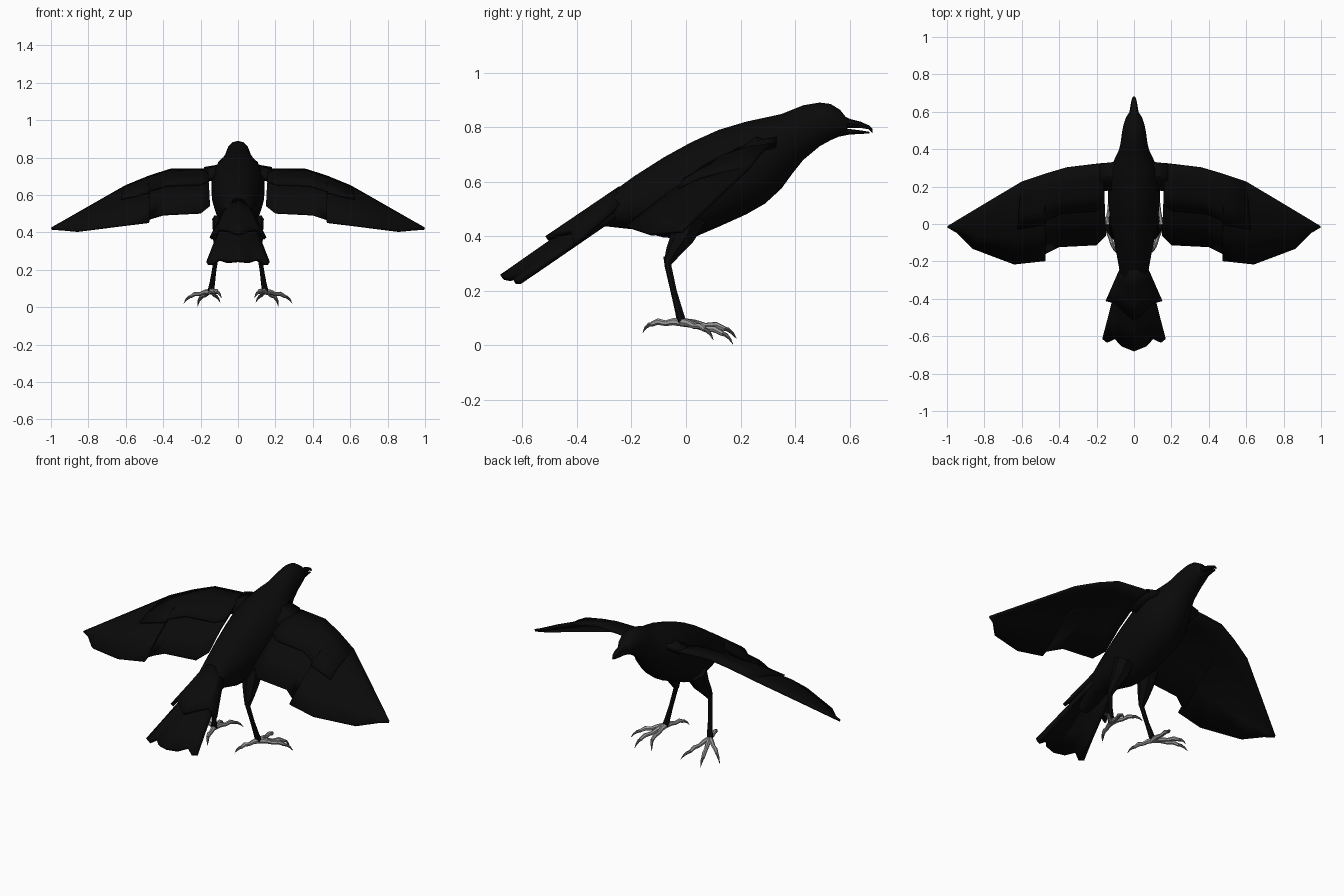
import bpy, bmesh, math
from mathutils import Vector

if "Cube" in bpy.data.objects:
    bpy.data.objects.remove(bpy.data.objects["Cube"])


def material(name, c):
    m = bpy.data.materials.new(name)
    m.diffuse_color = (c, c, c, 1)
    m.use_nodes = True
    m.node_tree.nodes["Principled BSDF"].inputs["Base Color"].default_value = m.diffuse_color
    return m


BLACK = material("black_plumage", 0.003)
GREY = material("grey_skin", 0.34)
CLAW = material("dark_claw", 0.12)


def finish(name, bm, mat, angle=35):
    bmesh.ops.recalc_face_normals(bm, faces=bm.faces)
    me = bpy.data.meshes.new(name)
    bm.to_mesh(me)
    bm.free()
    ob = bpy.data.objects.new(name, me)
    bpy.context.collection.objects.link(ob)
    me.materials.append(mat)
    bpy.ops.object.select_all(action='DESELECT')
    ob.select_set(True)
    bpy.context.view_layer.objects.active = ob
    bpy.ops.object.shade_smooth_by_angle(angle=math.radians(angle))
    return ob


def skin(name, rings, mat):
    """Closed surface through rings of points."""
    bm = bmesh.new()
    vs = [[bm.verts.new(p) for p in r] for r in rings]
    n = len(rings[0])
    for a, b in zip(vs, vs[1:]):
        for i in range(n):
            j = (i + 1) % n
            bm.faces.new((a[i], a[j], b[j], b[i]))
    bm.faces.new(vs[0])
    bm.faces.new(vs[-1])
    return finish(name, bm, mat)


def loft(name, sections, mat, n=14):
    """Sections along y: (y, top, bottom, half width)."""
    rings = []
    for y, top, bot, w in sections:
        rings.append([(w * math.sin(k * math.tau / n), y,
                       (top + bot) / 2 + (top - bot) / 2 * math.cos(k * math.tau / n))
                      for k in range(n)])
    return skin(name, rings, mat)


def tube(name, pts, radii, mat, n=7):
    pts = [Vector(p) for p in pts]
    rings = []
    for i, (p, r) in enumerate(zip(pts, radii)):
        d = (pts[min(i + 1, len(pts) - 1)] - pts[max(i - 1, 0)]).normalized()
        ref = Vector((1, 0, 0)) if abs(d.z) > 0.8 else Vector((0, 0, 1))
        u = d.cross(ref).normalized()
        v = d.cross(u)
        rings.append([p + r * (u * math.cos(k * math.tau / n) + v * math.sin(k * math.tau / n))
                      for k in range(n)])
    return skin(name, rings, mat)


def sheet(name, rows, thick, mat):
    """Grid of points thickened into a thin feather layer."""
    bm = bmesh.new()
    vs = [[bm.verts.new(p) for p in r] for r in rows]
    for a, b in zip(vs, vs[1:]):
        for i in range(len(a) - 1):
            bm.faces.new((a[i], a[i + 1], b[i + 1], b[i]))
    ob = finish(name, bm, mat, 20)
    mod = ob.modifiers.new("thickness", 'SOLIDIFY')
    mod.thickness = thick
    mod.offset = 0
    return ob


# Body and head in one loft
loft("body", [
    (-0.42, 0.44, 0.38, 0.04), (-0.36, 0.49, 0.405, 0.062), (-0.30, 0.54, 0.437, 0.07),
    (-0.19, 0.62, 0.425, 0.09), (-0.08, 0.69, 0.395, 0.112), (0.02, 0.745, 0.392, 0.13),
    (0.12, 0.79, 0.435, 0.142), (0.22, 0.82, 0.48, 0.145), (0.29, 0.835, 0.52, 0.135),
    (0.35, 0.848, 0.575, 0.105), (0.39, 0.864, 0.63, 0.085), (0.43, 0.88, 0.68, 0.074),
    (0.49, 0.89, 0.73, 0.066), (0.53, 0.885, 0.752, 0.058), (0.565, 0.863, 0.767, 0.046),
    (0.59, 0.832, 0.778, 0.032)], BLACK)

# Slightly open beak
loft("upper_beak", [(0.56, 0.85, 0.795, 0.035), (0.60, 0.83, 0.797, 0.024),
                    (0.64, 0.82, 0.797, 0.018), (0.67, 0.807, 0.792, 0.011),
                    (0.683, 0.795, 0.779, 0.004)], BLACK, 8)
loft("lower_beak", [(0.56, 0.80, 0.765, 0.03), (0.60, 0.793, 0.773, 0.02),
                    (0.64, 0.788, 0.775, 0.014), (0.672, 0.783, 0.777, 0.006)], BLACK, 8)


def fan(name, base, tips, drop, thick):
    """Arched feather fan: base is (half width, y, z), tips are right-half (x, y, z)."""
    tips = [(-x, y, z) for x, y, z in reversed(tips[1:])] + tips
    wide = max(t[0] for t in tips)
    rows = []
    for t in (0, 0.35, 0.7, 1):
        row = []
        for x, y, z in tips:
            f = x / wide
            arch = drop * f * f * (1 - 0.7 * t)
            row.append((base[0] * f * (1 - t) + x * t, base[1] * (1 - t) + y * t,
                        base[2] * (1 - t) + z * t - arch))
        rows.append(row)
    sheet(name, rows, thick, BLACK)


# Tail fan with a shorter covert layer above it
fan("tail_feathers", (0.07, -0.26, 0.54),
    [(0, -0.675, 0.25), (0.06, -0.65, 0.247), (0.10, -0.61, 0.265),
     (0.14, -0.63, 0.25), (0.165, -0.61, 0.255)], 0.07, 0.022)
fan("tail_coverts", (0.07, -0.24, 0.575),
    [(0, -0.51, 0.392), (0.05, -0.47, 0.41), (0.10, -0.42, 0.425), (0.145, -0.41, 0.385)],
    0.06, 0.02)

# Wing stations from root to tip: leading point, trailing point
STATIONS = [
    ((0.165, 0.325, 0.735), (0.15, -0.06, 0.545)),
    ((0.21, 0.32, 0.737), (0.20, -0.11, 0.505)),
    ((0.36, 0.302, 0.735), (0.40, -0.12, 0.495)),
    ((0.47, 0.27, 0.70), (0.48, -0.16, 0.465)),
    ((0.485, 0.265, 0.694), (0.475, -0.195, 0.455)),
    ((0.60, 0.227, 0.647), (0.64, -0.213, 0.435)),
    ((0.80, 0.107, 0.533), (0.86, -0.13, 0.407)),
    ((0.94, 0.023, 0.453), (0.945, -0.045, 0.415)),
    ((0.995, -0.01, 0.422), (0.997, -0.015, 0.418))]


def wing_rows(stations, side, ts, lift=0.0):
    rows = []
    for a, b in stations:
        a, b = Vector(a), Vector(b)
        bow = 0.09 * (a - b).length
        row = []
        for t in ts:
            p = a.lerp(b, t)
            p.z += bow * math.sin(math.pi * t) + lift * min(1, t * 3)
            row.append((p.x * side, p.y, p.z))
        rows.append(row)
    return rows


def mirrored(pts, s):
    return [(x * s, y, z) for x, y, z in pts]


for s, tag in ((1, "right"), (-1, "left")):
    # Wing, covert layer and shoulder
    sheet("wing_" + tag, wing_rows(STATIONS, s, (0, 0.2, 0.45, 0.7, 1)), 0.012, BLACK)
    sheet("wing_coverts_" + tag, wing_rows(STATIONS[:6], s, (0, 0.2, 0.4, 0.58), 0.012),
          0.012, BLACK)
    sheet("shoulder_" + tag, [
        mirrored([(0.07, 0.335, 0.755), (0.09, 0.26, 0.76), (0.10, 0.18, 0.72)], s),
        mirrored([(0.12, 0.33, 0.745), (0.13, 0.26, 0.735), (0.135, 0.185, 0.69)], s),
        mirrored([(0.18, 0.322, 0.735), (0.18, 0.25, 0.722), (0.18, 0.18, 0.682)], s)],
        0.03, BLACK)

    # Feathered thigh and thin shank
    tube("thigh_" + tag, mirrored([(0.08, 0.02, 0.47), (0.09, -0.01, 0.40),
                                   (0.103, -0.045, 0.345), (0.11, -0.068, 0.30)], s),
         (0.06, 0.046, 0.03, 0.015), BLACK)
    tube("shank_" + tag, mirrored([(0.108, -0.066, 0.325), (0.113, -0.065, 0.29),
                                   (0.127, -0.045, 0.20), (0.138, -0.025, 0.125),
                                   (0.145, -0.015, 0.085)], s),
         (0.017, 0.013, 0.012, 0.015, 0.018), BLACK)

    # Toes: three forward and one back, each ending in a curved claw
    hub = (0.145, -0.015, 0.085)
    toes = {"middle": (0.205, 0.135, 0.043), "outer": (0.25, 0.07, 0.058),
            "inner": (0.125, 0.14, 0.062), "hind": (0.11, -0.125, 0.078)}
    claws = {"middle": (0.215, 0.172, 0.004), "outer": (0.29, 0.10, 0.02),
             "inner": (0.095, 0.185, 0.025), "hind": (0.088, -0.158, 0.048)}
    for k in toes:
        a, b, c = Vector(hub), Vector(toes[k]), Vector(claws[k])
        up = Vector((0, 0, 0.008))
        tube(f"{k}_toe_{tag}", mirrored([a, a.lerp(b, 0.3) + up * 0.5, a.lerp(b, 0.55),
                                         a.lerp(b, 0.8) + up, b], s),
             (0.016, 0.013, 0.0105, 0.012, 0.009), GREY)
        tube(f"{k}_claw_{tag}", mirrored([a.lerp(b, 0.95), b.lerp(c, 0.3) + up * 0.9,
                                          b.lerp(c, 0.7) + up, c], s),
             (0.009, 0.008, 0.005, 0.001), CLAW, 6)
